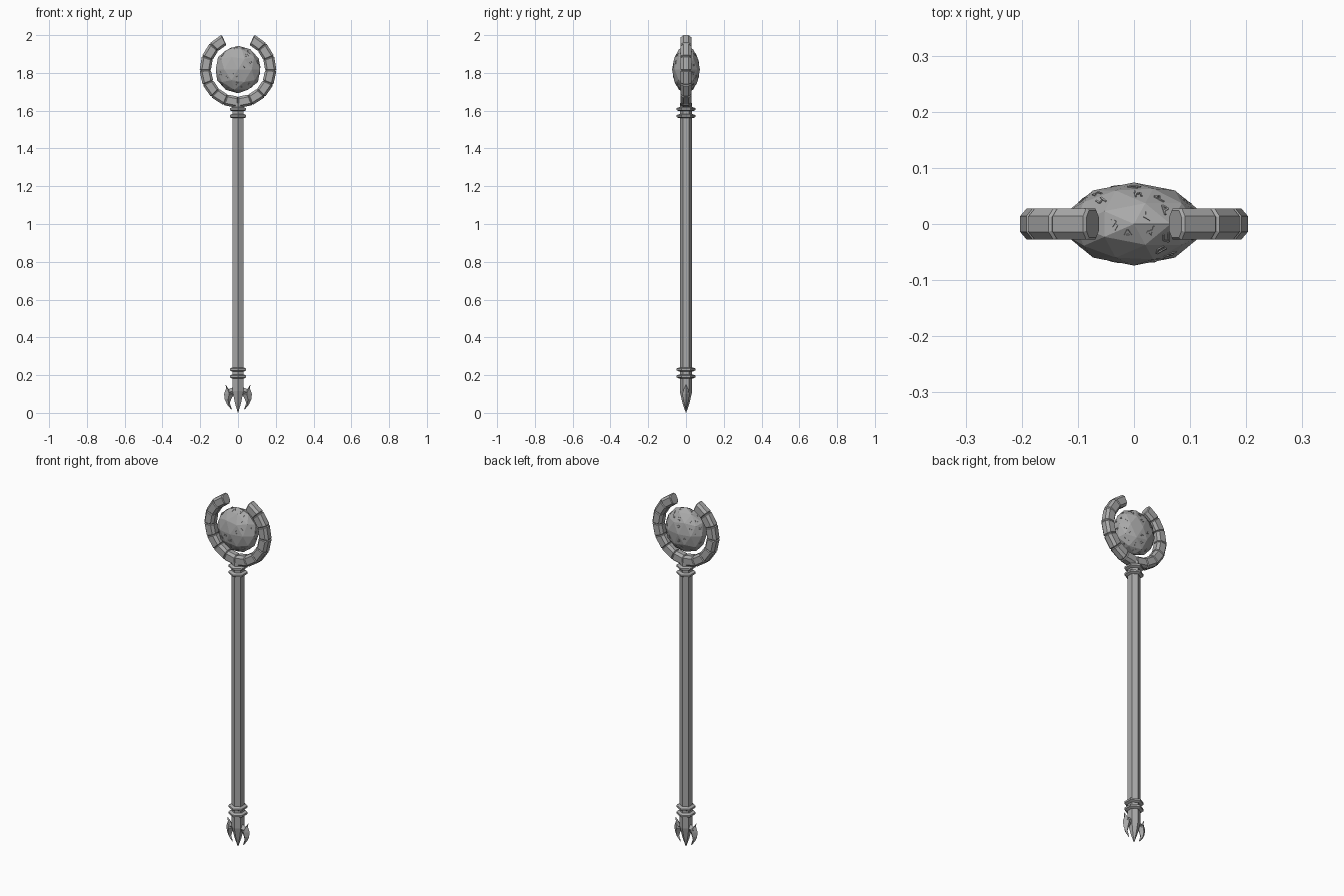
import bpy, bmesh, random
from math import sin, cos, pi, radians
from mathutils import Vector, Matrix

random.seed(4)
cube = bpy.data.objects.get("Cube")
if cube:
    bpy.data.objects.remove(cube, do_unlink=True)

stone = bpy.data.materials.new("grey stone")
stone.use_nodes = True
GREY = (0.4, 0.4, 0.4, 1)
stone.diffuse_color = GREY
stone.node_tree.nodes["Principled BSDF"].inputs["Base Color"].default_value = GREY


def finish(name, bm):
    bmesh.ops.recalc_face_normals(bm, faces=bm.faces)
    mesh = bpy.data.meshes.new(name)
    bm.to_mesh(mesh)
    bm.free()
    mesh.materials.append(stone)
    obj = bpy.data.objects.new(name, mesh)
    bpy.context.collection.objects.link(obj)
    return obj


def loft(bm, sections):
    """Skin a list of equal-sized point loops and cap both ends."""
    loops = [[bm.verts.new(p) for p in s] for s in sections]
    n = len(loops[0])
    for a, b in zip(loops, loops[1:]):
        for i in range(n):
            j = (i + 1) % n
            bm.faces.new((a[i], a[j], b[j], b[i]))
    bm.faces.new(loops[0])
    bm.faces.new(loops[-1])


def hex_loop(r, z):
    return [(r * sin(i * pi / 3), r * cos(i * pi / 3), z) for i in range(6)]


def hex_part(name, profile):
    bm = bmesh.new()
    loft(bm, [hex_loop(r, z) for r, z in profile])
    return finish(name, bm)


# Six-sided shaft ending in a point
hex_part("shaft", [(0.001, 0.0), (0.018, 0.05), (0.033, 0.115), (0.033, 1.64)])

# Paired collars at both ends of the shaft
for place, heights in (("lower", (0.193, 0.23)), ("upper", (1.571, 1.608))):
    for k, z in enumerate(heights):
        hex_part(f"{place}_collar_{k + 1}",
                 [(0.036, z - 0.011), (0.05, z - 0.005), (0.05, z + 0.005), (0.036, z + 0.011)])

# Open ring of chamfered blocks with narrow grooves between them
CENTRE = 1.818
SEGMENTS, START = 14, radians(25)
STEP = (2 * pi - 2 * START) / SEGMENTS
SECTION = [(-1, -.5), (-.6, -1), (.6, -1), (1, -.5), (1, .5), (.6, 1), (-.6, 1), (-1, .5)]


def ring_loop(angle, size):
    points = []
    for u, v in SECTION:
        r = 0.173 + 0.03 * u * size
        points.append((r * sin(angle), 0.028 * v * size, CENTRE + r * cos(angle)))
    return points


bm = bmesh.new()
sections = []
for i in range(SEGMENTS):
    a = START + i * STEP
    sections += [ring_loop(a + t * STEP, s)
                 for t, s in ((0.01, 0.86), (0.07, 1), (0.93, 1), (0.99, 0.86))]
loft(bm, sections)
finish("open_ring", bm)

# Flattened faceted orb
bm = bmesh.new()
bmesh.ops.create_icosphere(bm, subdivisions=2, radius=1)
bmesh.ops.transform(bm, verts=bm.verts, matrix=Matrix.Translation((0, 0, CENTRE))
                    @ Matrix.Diagonal((0.124, 0.074, 0.126, 1)))
bm.normal_update()
spots = [(f.calc_center_median(), f.normal.copy()) for f in bm.faces]
finish("orb", bm)

# Small angular scratches on the orb facets
STROKES = [(-.5, -1, -.5, 1), (-.5, 1, .5, .3), (-.5, -.2, .5, .3),
           (.5, .3, .5, -1), (-.5, -1, .5, -.4)]
bm = bmesh.new()
for centre, normal in spots:
    if random.random() < 0.35:
        continue
    turn = normal.to_track_quat('Z', 'Y').to_matrix().to_4x4()
    frame = Matrix.Translation(centre) @ turn @ Matrix.Rotation(random.uniform(0, 2 * pi), 4, 'Z')
    for x0, y0, x1, y1 in random.sample(STROKES, 3):
        a, b = Vector((x0, y0, 0)) * 0.01, Vector((x1, y1, 0)) * 0.01
        d = b - a
        place = (Matrix.Translation((a + b) / 2) @ d.to_track_quat('X', 'Z').to_matrix().to_4x4()
                 @ Matrix.Diagonal((d.length, 0.003, 0.004, 1)))
        bmesh.ops.create_cube(bm, size=1, matrix=frame @ place)
finish("orb_marks", bm)

# Curved side blades at the foot: outer and inner edges with a raised mid ridge
OUTER = [(.068, .152), (.062, .132), (.074, .1), (.07, .07), (.058, .045), (.036, .018)]
INNER = [(.064, .148), (.046, .12), (.02, .1), (.034, .078), (.044, .052), (.033, .022)]
RIDGE = [.002, .012, .019, .016, .01, .001]
for side, sx in (("left", 1), ("right", -1)):
    bm = bmesh.new()
    loops = []
    for (xo, zo), (xi, zi), h in zip(OUTER, INNER, RIDGE):
        xm, zm = (xo + xi) / 2, (zo + zi) / 2
        loops.append([(sx * xo, 0, zo), (sx * xm, h, zm), (sx * xi, 0, zi), (sx * xm, -h, zm)])
    loft(bm, loops)
    finish(f"{side}_foot_blade", bm)
    # Short arm joining the blade to the shaft
    bm = bmesh.new()
    loft(bm, [[(sx * x, 0, z + h), (sx * x, w, z), (sx * x, 0, z - h), (sx * x, -w, z)]
              for x, z, h, w in ((.015, .115, .025, .018), (.055, .11, .014, .013))])
    finish(f"{side}_blade_arm", bm)
